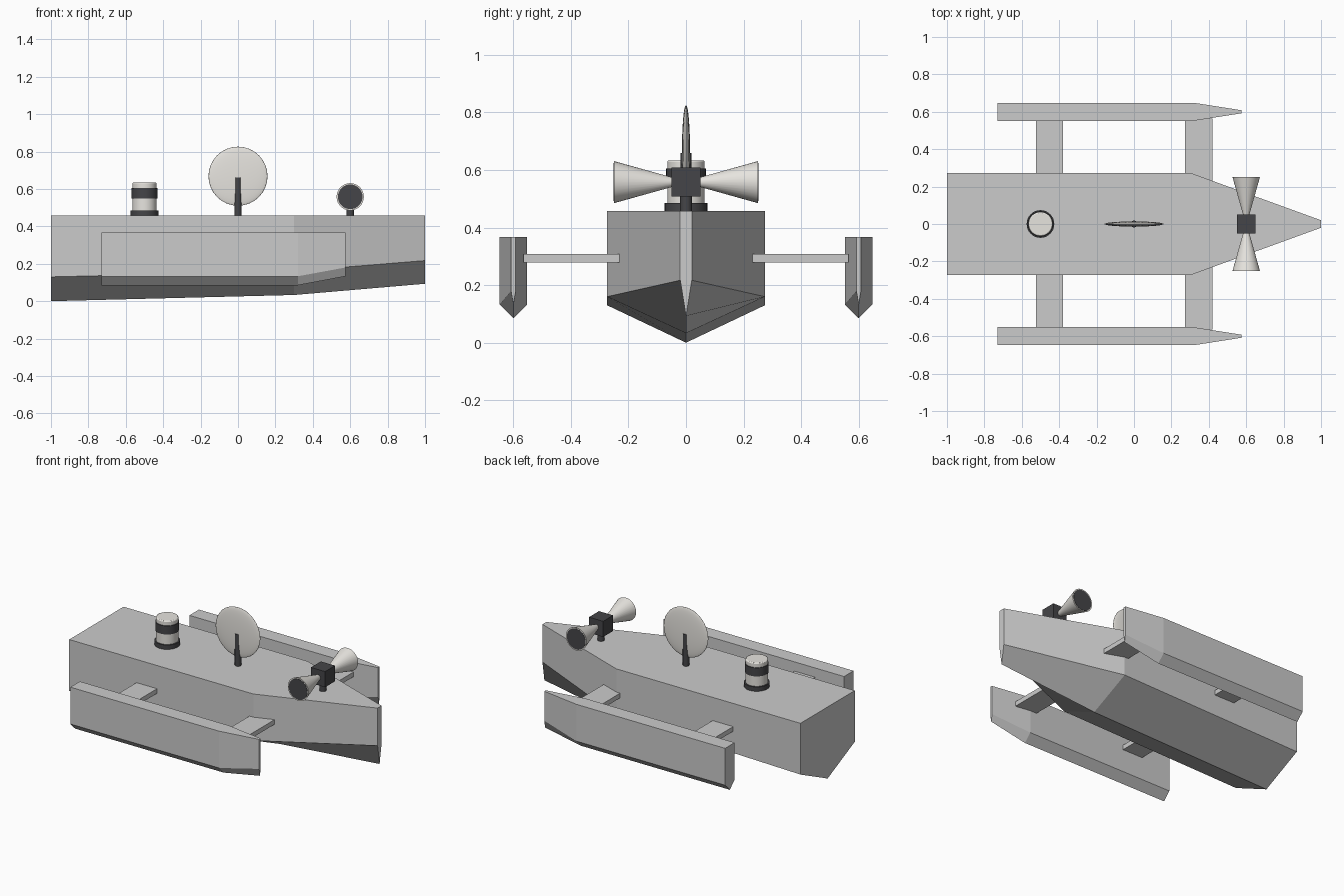
import bpy, bmesh, math

if "Cube" in bpy.data.objects:
    bpy.data.objects.remove(bpy.data.objects["Cube"])


def material(name, rgb):
    m = bpy.data.materials.new(name)
    m.diffuse_color = (*rgb, 1)
    m.use_nodes = True
    m.node_tree.nodes["Principled BSDF"].inputs["Base Color"].default_value = m.diffuse_color
    return m


dark = material("dark_grey", (0.06, 0.06, 0.065))
white = material("off_white", (0.8, 0.78, 0.74))


def loft(name, sections, top, y=0):
    """Hull from (x, half width, chine z, keel z) stations."""
    bm = bmesh.new()
    rings = []
    for x, w, chine, keel in sections:
        profile = [(w, top), (w, chine), (0, keel), (-w, chine), (-w, top)]
        rings.append([bm.verts.new((x, y + py, pz)) for py, pz in profile])
    for a, b in zip(rings, rings[1:]):
        for i in range(5):
            j = (i + 1) % 5
            bm.faces.new((a[i], a[j], b[j], b[i]))
    bm.faces.new(rings[0])
    bm.faces.new(rings[-1])
    bmesh.ops.recalc_face_normals(bm, faces=bm.faces)
    me = bpy.data.meshes.new(name)
    bm.to_mesh(me)
    bm.free()
    bpy.context.collection.objects.link(bpy.data.objects.new(name, me))


def finish(name, mat):
    ob = bpy.context.object
    ob.name = name
    if mat:
        ob.data.materials.append(mat)
    return ob


def box(name, lo, hi, mat=None):
    bpy.ops.mesh.primitive_cube_add(size=1, location=[(a + b) / 2 for a, b in zip(lo, hi)])
    bpy.context.object.scale = [b - a for a, b in zip(lo, hi)]
    return finish(name, mat)


def tube(name, x, y, z, r1, r2, depth, mat, rot=0, n=32):
    bpy.ops.mesh.primitive_cone_add(vertices=n, radius1=r1, radius2=r2, depth=depth,
                                    location=(x, y, z), rotation=(rot, 0, 0))
    bpy.ops.object.shade_smooth_by_angle(angle=math.radians(35))
    return finish(name, mat)


def post(name, x, z0, z1, r, mat, n=32):
    return tube(name, x, 0, (z0 + z1) / 2, r, r, z1 - z0, mat, n=n)


# Main hull
loft("main_hull", [(-1, 0.274, 0.13, 0.0), (0.3, 0.274, 0.16, 0.033), (1, 0.02, 0.217, 0.093)], 0.457)

# Outriggers and their cross beams
for side, tag in ((-1, "right"), (1, "left")):
    loft(f"outrigger_{tag}", [(-0.73, 0.048, 0.133, 0.085), (0.32, 0.048, 0.133, 0.085),
                              (0.575, 0.008, 0.18, 0.133)], 0.368, side * 0.6)
    ys = sorted((side * 0.23, side * 0.565))
    for x0, x1, end in ((-0.525, -0.38, "aft"), (0.273, 0.42, "fore")):
        box(f"beam_{end}_{tag}", (x0, ys[0], 0.279), (x1, ys[1], 0.309))

# Sensor turret
post("sensor_base", -0.5, 0.45, 0.485, 0.074, dark)
post("sensor_body", -0.5, 0.48, 0.555, 0.065, white)
post("sensor_band", -0.5, 0.55, 0.605, 0.069, dark)
cap = post("sensor_cap", -0.5, 0.6, 0.634, 0.065, white)
bev = cap.modifiers.new("bevel", "BEVEL")
bev.width = 0.006
bev.segments = 2

# Flat round dish on a mast
post("dish_mast", 0, 0.45, 0.66, 0.019, dark, 12)
bpy.ops.mesh.primitive_uv_sphere_add(segments=32, ring_count=16, radius=1, location=(0, 0, 0.668))
bpy.context.object.scale = (0.158, 0.014, 0.158)
bpy.ops.object.shade_smooth()
finish("dish", white)

# Twin horn unit
post("horn_mast", 0.6, 0.45, 0.52, 0.021, dark, 16)
box("horn_block", (0.55, -0.05, 0.508), (0.65, 0.05, 0.608), dark)
for side, tag in ((-1, "right"), (1, "left")):
    turn = side * math.pi / 2
    tube(f"horn_{tag}", 0.6, side * 0.148, 0.558, 0.073, 0.016, 0.204, white, turn)
    tube(f"horn_mouth_{tag}", 0.6, side * 0.248, 0.558, 0.066, 0.066, 0.007, dark, turn)
